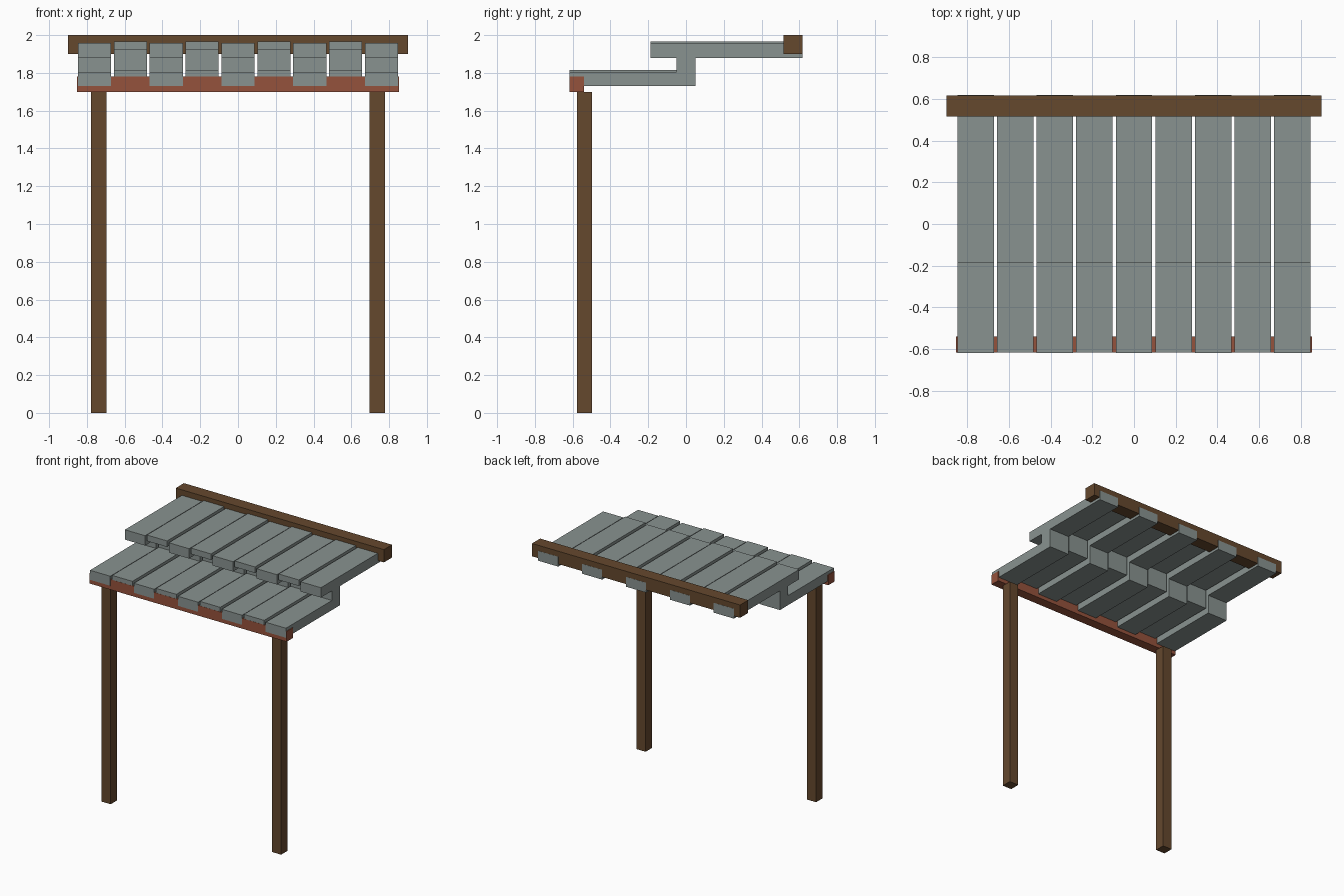
import bpy, bmesh

if "Cube" in bpy.data.objects:
    bpy.data.objects.remove(bpy.data.objects["Cube"])


def material(name, rgb):
    m = bpy.data.materials.new(name)
    m.diffuse_color = (*rgb, 1)
    m.use_nodes = True
    m.node_tree.nodes["Principled BSDF"].inputs["Base Color"].default_value = m.diffuse_color
    return m


WOOD = material("dark_wood", (0.13, 0.065, 0.027))
RED = material("red_wood", (0.30, 0.085, 0.045))
SLATE = material("slate", (0.25, 0.29, 0.28))


def extrude_x(name, profile, x0, x1, mat):
    """Solid made by sweeping a (y, z) profile from x0 to x1."""
    bm = bmesh.new()
    face = bm.faces.new([bm.verts.new((x0, y, z)) for y, z in profile])
    ext = bmesh.ops.extrude_face_region(bm, geom=[face])
    moved = [v for v in ext["geom"] if isinstance(v, bmesh.types.BMVert)]
    bmesh.ops.translate(bm, verts=moved, vec=(x1 - x0, 0, 0))
    bmesh.ops.recalc_face_normals(bm, faces=bm.faces)
    mesh = bpy.data.meshes.new(name)
    bm.to_mesh(mesh)
    bm.free()
    mesh.materials.append(mat)
    obj = bpy.data.objects.new(name, mesh)
    bpy.context.collection.objects.link(obj)
    return obj


def box(name, x0, x1, y0, y1, z0, z1, mat):
    return extrude_x(name, [(y0, z0), (y1, z0), (y1, z1), (y0, z1)], x0, x1, mat)


# Two front posts
for side, cx in (("left", -0.737), ("right", 0.737)):
    box(f"post_{side}", cx - 0.04, cx + 0.04, -0.577, -0.497, 0, 1.70, WOOD)

# Front and back beams
box("front_beam", -0.853, 0.853, -0.617, -0.54, 1.70, 1.78, RED)
box("back_beam", -0.90, 0.90, 0.517, 0.617, 1.90, 2.00, WOOD)


def roof_slat(name, cx, end, riser, low, high):
    """Stepped slat: low slab, riser, high slab overhanging the low one."""
    (a, b), (c, d) = low, high
    profile = [(-end, a), (riser, a), (riser, c), (end, c), (end, d),
               (-0.187, d), (-0.187, c), (-riser, c), (-riser, b), (-end, b)]
    extrude_x(name, profile, cx - 0.0875, cx + 0.0875, SLATE)


# Nine roof slats, alternating thick and thin
for i in range(9):
    x = -0.76 + 0.19 * i
    if i % 2 == 0:
        roof_slat(f"roof_slat_{i + 1}", x, 0.618, 0.05, (1.73, 1.805), (1.88, 1.957))
    else:
        roof_slat(f"roof_slat_{i + 1}", x, 0.616, 0.04, (1.768, 1.815), (1.92, 1.967))
